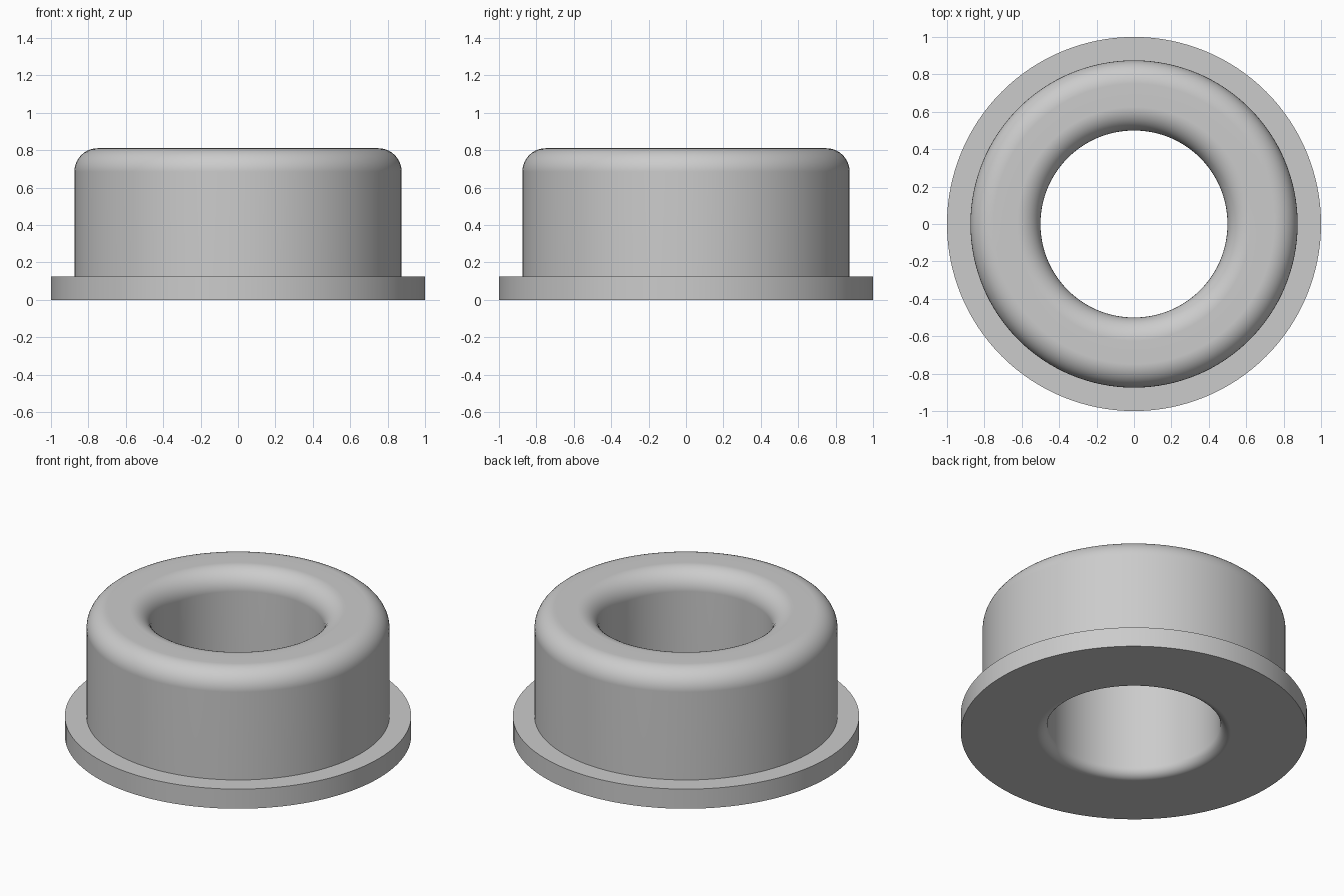
import bpy, bmesh
from math import sin, cos, pi, radians

cube = bpy.data.objects.get("Cube")
if cube:
    bpy.data.objects.remove(cube, do_unlink=True)

SEGMENTS = 128
ARC_STEPS = 10
BORE, BODY, FLANGE = 0.5, 0.875, 1.0
FLANGE_TOP, HEIGHT = 0.125, 0.81
ROUND, BOTTOM_ROUND = 0.125, 0.06

grey = bpy.data.materials.new("plain grey")
grey.use_nodes = True
colour = (0.6, 0.6, 0.6, 1)
grey.diffuse_color = colour
grey.node_tree.nodes["Principled BSDF"].inputs["Base Color"].default_value = colour


def arc(r, z, radius, start, end):
    """Quarter-round profile points about a centre, angles in quarter turns."""
    angles = [(start + (end - start) * i / ARC_STEPS) * pi / 2
              for i in range(ARC_STEPS + 1)]
    return [(r + radius * cos(a), z + radius * sin(a)) for a in angles]


def lathe(name, profile):
    """Turn a closed (radius, height) profile around the z axis."""
    bm = bmesh.new()
    rings = []
    for s in range(SEGMENTS):
        a = 2 * pi * s / SEGMENTS
        rings.append([bm.verts.new((r * cos(a), r * sin(a), z)) for r, z in profile])
    for s, ring in enumerate(rings):
        following = rings[(s + 1) % SEGMENTS]
        for i in range(len(profile)):
            j = (i + 1) % len(profile)
            bm.faces.new((ring[i], following[i], following[j], ring[j]))
    bmesh.ops.recalc_face_normals(bm, faces=bm.faces)
    mesh = bpy.data.meshes.new(name)
    bm.to_mesh(mesh)
    bm.free()
    mesh.materials.append(grey)
    obj = bpy.data.objects.new(name, mesh)
    bpy.context.collection.objects.link(obj)
    bpy.ops.object.select_all(action="DESELECT")
    obj.select_set(True)
    bpy.context.view_layer.objects.active = obj
    bpy.ops.object.shade_smooth_by_angle(angle=radians(30))
    # Keep the flat rings flat beside the rounded edges
    weighted = obj.modifiers.new("flat faces", "WEIGHTED_NORMAL")
    weighted.keep_sharp = True
    return obj


# Flange and body, then the rounded top and the bore with its eased lower edge
profile = [(FLANGE, 0), (FLANGE, FLANGE_TOP), (BODY, FLANGE_TOP)]
profile += arc(BODY - ROUND, HEIGHT - ROUND, ROUND, 0, 1)
profile += arc(BORE + ROUND, HEIGHT - ROUND, ROUND, 1, 2)
profile += arc(BORE + BOTTOM_ROUND, BOTTOM_ROUND, BOTTOM_ROUND, 2, 3)
lathe("flanged_bushing", profile)
